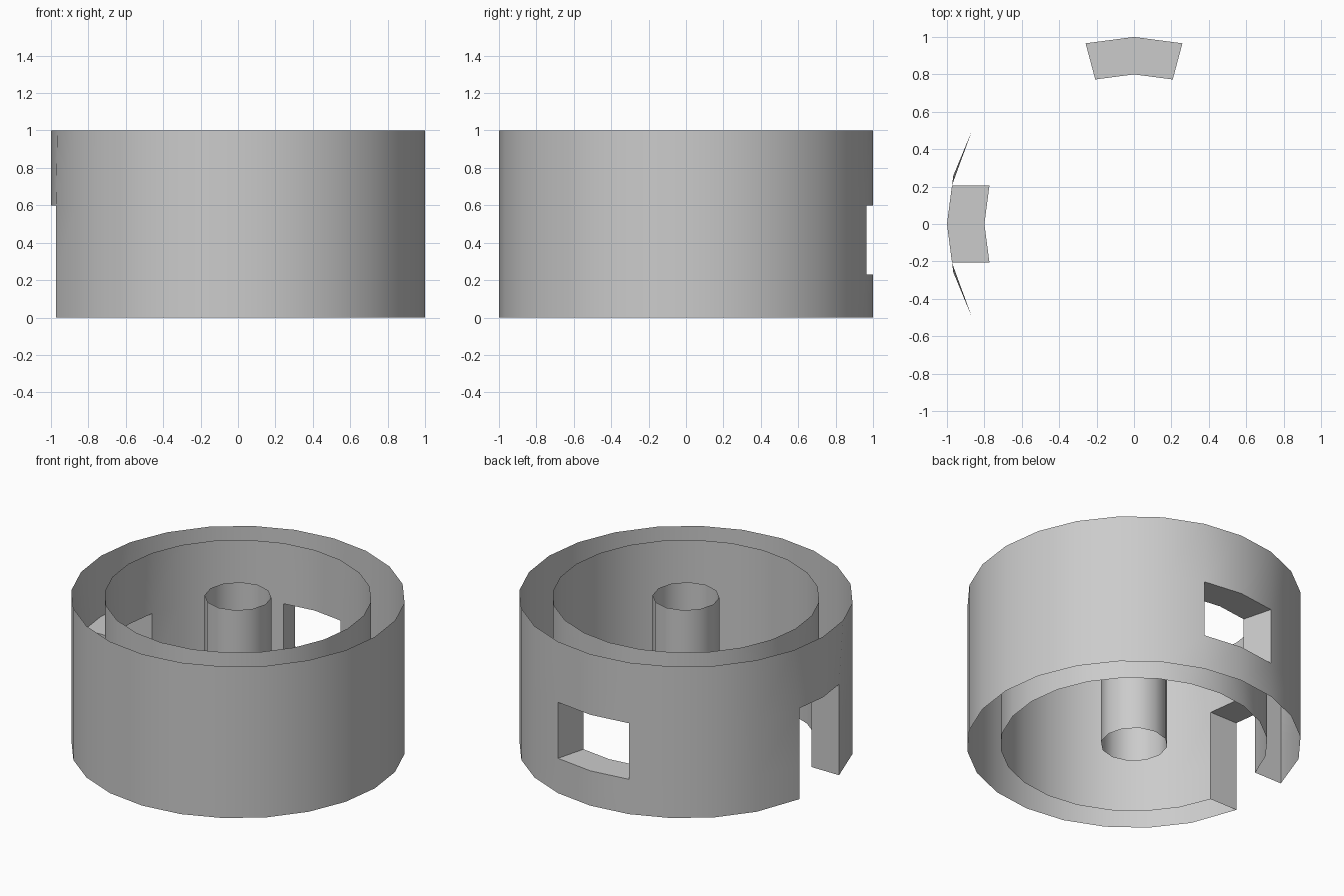
import bpy
from math import cos, sin, radians
from mathutils import Vector

cube = bpy.data.objects.get("Cube")
if cube:
    bpy.data.objects.remove(cube)

grey = bpy.data.materials.new("plain grey")
grey.use_nodes = True
grey.diffuse_color = (0.6, 0.6, 0.6, 1)
grey.node_tree.nodes["Principled BSDF"].inputs["Base Color"].default_value = grey.diffuse_color

SIDES = 24
LEVELS = [0, 0.23, 0.6, 1]          # floor, sill, lintel, rim
WINDOW, DOOR = (5, 7), (11, 13)     # first and last column of each opening


def ring_grid(radius, sides, levels):
    """Columns of points, each running up the wall."""
    angles = [radians(360 * i / sides) for i in range(sides)]
    return [[Vector((radius * cos(a), radius * sin(a), z)) for z in levels] for a in angles]


def add_object(name, quads):
    verts, faces, index = [], [], {}
    for quad in quads:
        face = []
        for p in quad:
            key = tuple(round(c, 5) for c in p)
            if key not in index:
                index[key] = len(verts)
                verts.append(key)
            face.append(index[key])
        faces.append(face)
    mesh = bpy.data.meshes.new(name)
    mesh.from_pydata(verts, [], faces)
    mesh.materials.append(grey)
    obj = bpy.data.objects.new(name, mesh)
    bpy.context.collection.objects.link(obj)
    bpy.ops.object.select_all(action='DESELECT')
    obj.select_set(True)
    bpy.context.view_layer.objects.active = obj
    bpy.ops.object.shade_smooth_by_angle(angle=radians(40))
    return obj


def is_open(col, row):
    return (WINDOW[0] <= col < WINDOW[1] and row == 1) or (DOOR[0] <= col < DOOR[1] and row < 2)


def wall(grid, inward=False):
    quads = []
    for c, col in enumerate(grid):
        nxt = grid[(c + 1) % len(grid)]
        for r in range(len(col) - 1):
            if len(grid) == SIDES and is_open(c, r):
                continue
            quad = [col[r], nxt[r], nxt[r + 1], col[r + 1]]
            quads.append(quad[::-1] if inward else quad)
    return quads


outer = ring_grid(1, SIDES, LEVELS)
inner = ring_grid(0.8, SIDES, LEVELS)

# Doorway jambs are parallel, so the outer jamb points line up with the inner ones
for c in DOOR:
    for r in range(3):
        outer[c][r].x = -0.973
        outer[c][r].y = inner[c][r].y


def frame(cols, bottom, top, sill):
    """Faces lining an opening between the two walls."""
    a, b = cols
    quads = []
    for r in range(bottom, top):
        quads.append([inner[a][r], inner[a][r + 1], outer[a][r + 1], outer[a][r]])
        quads.append([outer[b][r], outer[b][r + 1], inner[b][r + 1], inner[b][r]])
    for c in range(a, b):
        quads.append([outer[c][top], inner[c][top], inner[c + 1][top], outer[c + 1][top]])
        if sill:
            quads.append([outer[c][bottom], outer[c + 1][bottom],
                          inner[c + 1][bottom], inner[c][bottom]])
    return quads


# Walls, opening linings and the hollow post
add_object("outer_wall", wall(outer))
add_object("inner_wall", wall(inner, inward=True))
add_object("window_frame", frame(WINDOW, 1, 2, True))
add_object("door_frame", frame(DOOR, 0, 2, False))
add_object("center_post", wall(ring_grid(0.2, 12, [0, 1])))
